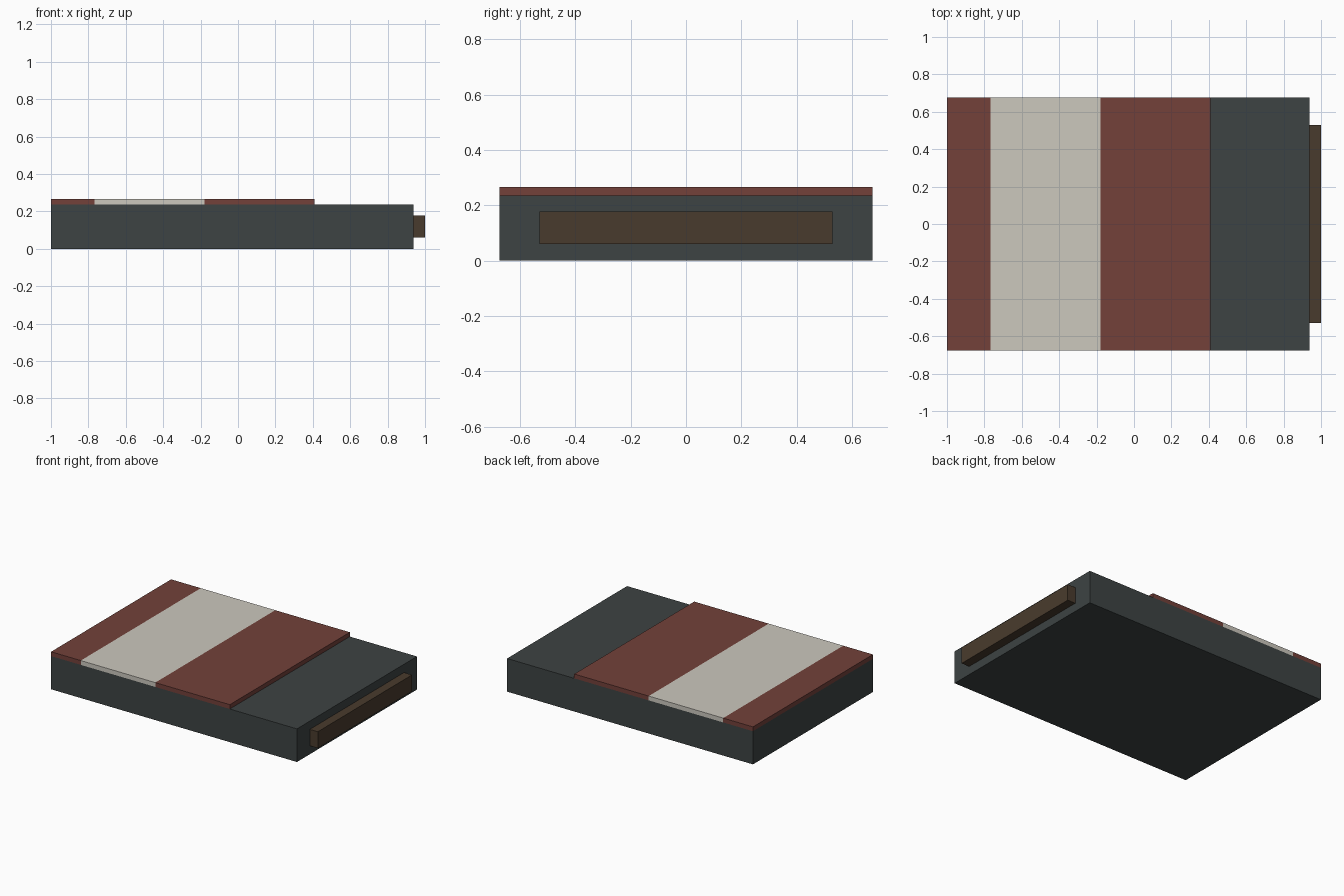
import bpy, bmesh

if "Cube" in bpy.data.objects:
    bpy.data.objects.remove(bpy.data.objects["Cube"])


def linear(c):
    c /= 255
    return c / 12.92 if c <= 0.04045 else ((c + 0.055) / 1.055) ** 2.4


def material(name, r, g, b):
    m = bpy.data.materials.new(name)
    m.diffuse_color = (linear(r), linear(g), linear(b), 1)
    m.use_nodes = True
    m.node_tree.nodes["Principled BSDF"].inputs["Base Color"].default_value = m.diffuse_color
    return m


def box(name, lo, hi, *mats):
    """Axis-aligned box between two corners."""
    bm = bmesh.new()
    bmesh.ops.create_cube(bm, size=1)
    for v in bm.verts:
        v.co = [lo[i] if v.co[i] < 0 else hi[i] for i in range(3)]
    mesh = bpy.data.meshes.new(name)
    obj = bpy.data.objects.new(name, mesh)
    bpy.context.collection.objects.link(obj)
    for m in mats:
        mesh.materials.append(m)
    bm.to_mesh(mesh)
    bm.free()
    return obj


slate = material("dark slate", 61, 67, 67)
red = material("brick red", 115, 65, 58)
cream = material("cream", 204, 200, 190)
brown = material("dark brown", 73, 59, 45)

# Flat casing
box("casing", (-1, -0.675, 0), (0.937, 0.675, 0.236), slate)

# Connector strip on the right end
box("connector", (0.937, -0.53, 0.06), (1, 0.53, 0.177), brown)

# Raised label plate, cut into bands
label = box("label", (-1, -0.675, 0.236), (0.408, 0.675, 0.267), red, cream)
stripe = (-0.766, -0.179)
bm = bmesh.new()
bm.from_mesh(label.data)
for x in stripe:
    bmesh.ops.bisect_plane(bm, geom=bm.verts[:] + bm.edges[:] + bm.faces[:],
                           plane_co=(x, 0, 0), plane_no=(1, 0, 0))
for f in bm.faces:
    f.material_index = int(stripe[0] < f.calc_center_median().x < stripe[1])
bm.to_mesh(label.data)
bm.free()
